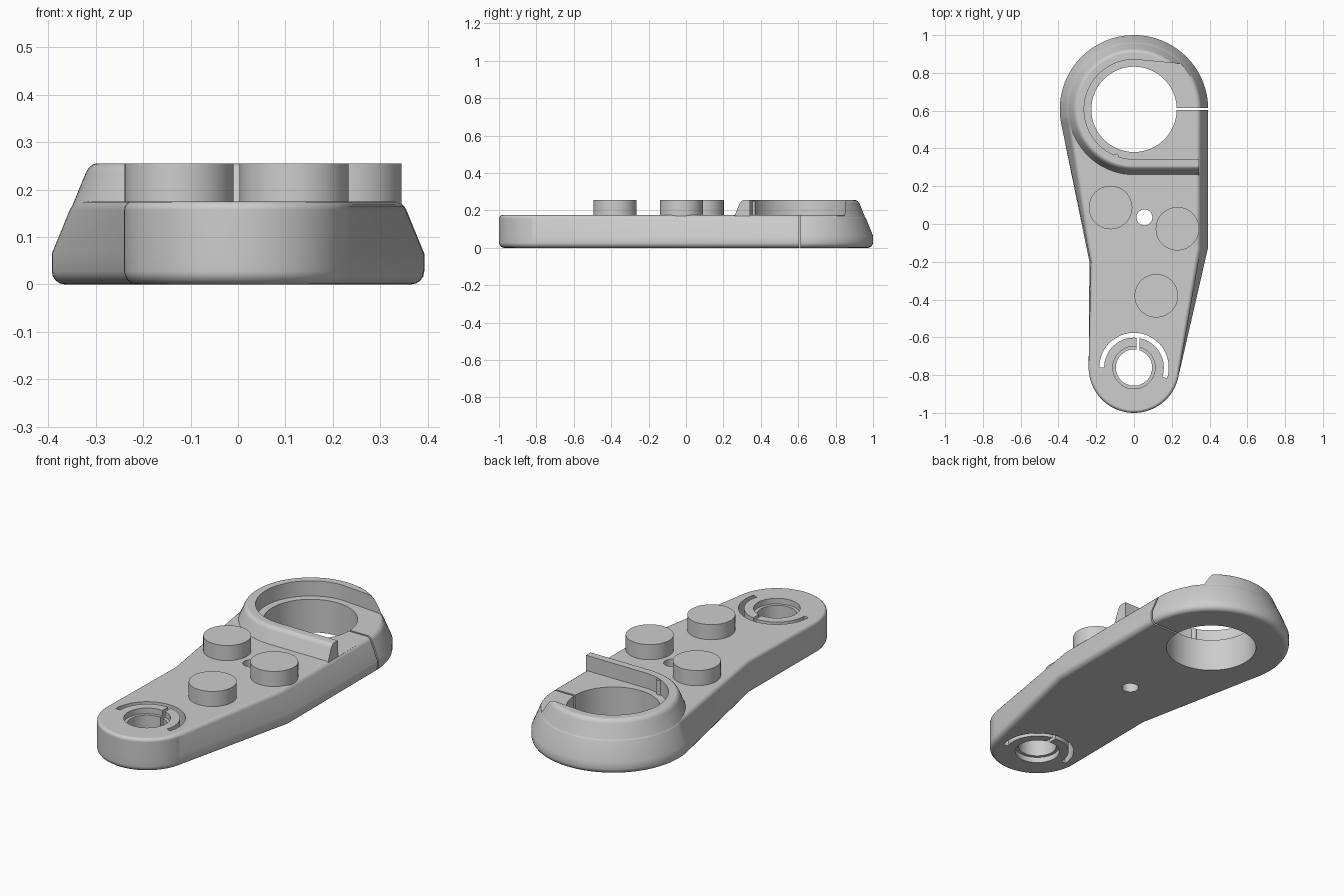
import bpy, bmesh
from math import sin, cos, radians, pi

cube = bpy.data.objects.get("Cube")
if cube:
    bpy.data.objects.remove(cube, do_unlink=True)

grey = bpy.data.materials.new("satin_grey")
grey.use_nodes = True
colour = (0.61, 0.61, 0.61, 1)
grey.diffuse_color = colour
grey.node_tree.nodes["Principled BSDF"].inputs["Base Color"].default_value = colour

BIG, SMALL, TOP, STUD_TOP = (0, 0.607), (0, -0.76), 0.175, 0.255


def arc(centre, r, a0, a1, n=48):
    angles = [radians(a0 + (a1 - a0) * i / n) for i in range(n + 1)]
    return [(centre[0] + r * cos(a), centre[1] + r * sin(a)) for a in angles]


def loft(name, layers):
    """Solid through (z, outline) layers, lowest first, of equal point count."""
    bm = bmesh.new()
    rings = [[bm.verts.new((x, y, z)) for x, y in pts] for z, pts in layers]
    n = len(rings[0])
    for low, high in zip(rings, rings[1:]):
        for i in range(n):
            j = (i + 1) % n
            bm.faces.new((low[i], low[j], high[j], high[i]))
    bm.faces.new(rings[0][::-1])
    bm.faces.new(rings[-1])
    bmesh.ops.recalc_face_normals(bm, faces=bm.faces)
    mesh = bpy.data.meshes.new(name)
    bm.to_mesh(mesh)
    bm.free()
    mesh.materials.append(grey)
    obj = bpy.data.objects.new(name, mesh)
    bpy.context.collection.objects.link(obj)
    return obj


def prism(name, pts, z0=-0.1, z1=0.4):
    return loft(name, [(z0, pts), (z1, pts)])


def disc(name, centre, r, z0=-0.1, z1=0.4):
    return prism(name, arc(centre, r, 0, 354, 59), z0, z1)


def box(name, x0, x1, y0, y1):
    return prism(name, [(x0, y0), (x1, y0), (x1, y1), (x0, y1)])


def cut(obj, cutters):
    bpy.context.view_layer.objects.active = obj
    for cutter in cutters:
        mod = obj.modifiers.new("cut", "BOOLEAN")
        mod.operation, mod.solver, mod.object = "DIFFERENCE", "EXACT", cutter
        bpy.ops.object.modifier_apply(modifier=mod.name)


def smooth(obj):
    bpy.ops.object.select_all(action="DESELECT")
    obj.select_set(True)
    bpy.context.view_layer.objects.active = obj
    bpy.ops.object.shade_smooth_by_angle(angle=radians(32))
    mod = obj.modifiers.new("flat_normals", "WEIGHTED_NORMAL")
    mod.keep_sharp = True


def slope(z):
    """Inward lean of the large end above its vertical foot."""
    return max(0, z - 0.065) * 0.41


# Arm body: large round end, narrow waist, small round end, right shoulder
def outline(inset, lean):
    return (arc(BIG, 0.393 - inset - lean, 0, 190)
            + [(-0.236 + inset + 0.2 * lean, -0.2)]
            + arc(SMALL, 0.24 - inset, 180, 347)
            + [(0.391 - inset - lean, -0.13)])


quarter = [i * pi / 8 for i in range(5)]
layers = [(0.028 * (1 - cos(a)), outline(0.028 * (1 - sin(a)), 0)) for a in quarter]
layers.append((0.065, outline(0, 0)))
for a in quarter:
    z = TOP - 0.018 * (1 - sin(a))
    layers.append((z, outline(0.016 * (1 - cos(a)), slope(z))))
body = loft("arm_body", layers)


# Raised rim with its straight bar, continuing the sloped wall
def rim_outline(r):
    return arc(BIG, r, 32, 270, 64) + [(0.345, BIG[1] - r), (0.345, BIG[1])]


rim_layers = [(0.14, rim_outline(0.391 - slope(0.14)))]
for a in quarter:
    z = STUD_TOP - 0.02 * (1 - sin(a))
    rim_layers.append((z, rim_outline(0.391 - slope(z) - 0.014 * (1 - cos(a)))))
rim = loft("raised_rim", rim_layers)

# Cutters
recess = prism("recess_cutter", arc(BIG, 0.264, 90, 270)
               + [(0.5, BIG[1] - 0.264), (0.5, 0.825)], 0.17, 0.4)
ring_hole = disc("ring_hole_cutter", BIG, 0.226)
ring_slit = box("ring_slit_cutter", 0.15, 0.5, 0.603, 0.613)
pin_hole = disc("pin_hole_cutter", (0.055, 0.035), 0.042)
bore = disc("bore_cutter", SMALL, 0.096)
top_step = disc("top_step_cutter", SMALL, 0.112, 0.145, 0.4)
base_step = disc("base_step_cutter", SMALL, 0.112, -0.1, 0.03)
arc_slot = prism("arc_slot_cutter", arc(SMALL, 0.184, -18, 180)
                 + arc(SMALL, 0.158, 180, -18))
bore_slit = box("bore_slit_cutter", 0.012, 0.03, -0.7, -0.59)
cutters = [ring_hole, ring_slit, pin_hole, bore, top_step, base_step,
           arc_slot, bore_slit]
cut(body, cutters)
cut(rim, [recess, ring_hole, ring_slit])
for cutter in cutters + [recess]:
    bpy.data.objects.remove(cutter, do_unlink=True)

# Small stop rib inside the rim
rib = disc("stop_rib", (-0.095, 0.358), 0.014, 0.17, 0.25)

# Three round studs
studs = [disc("stud_" + name, place, 0.115, 0.17, STUD_TOP) for name, place in
         (("right", (-0.124, 0.087)), ("left", (0.23, -0.025)), ("front", (0.118, -0.38)))]

for obj in [body, rim, rib] + studs:
    smooth(obj)
